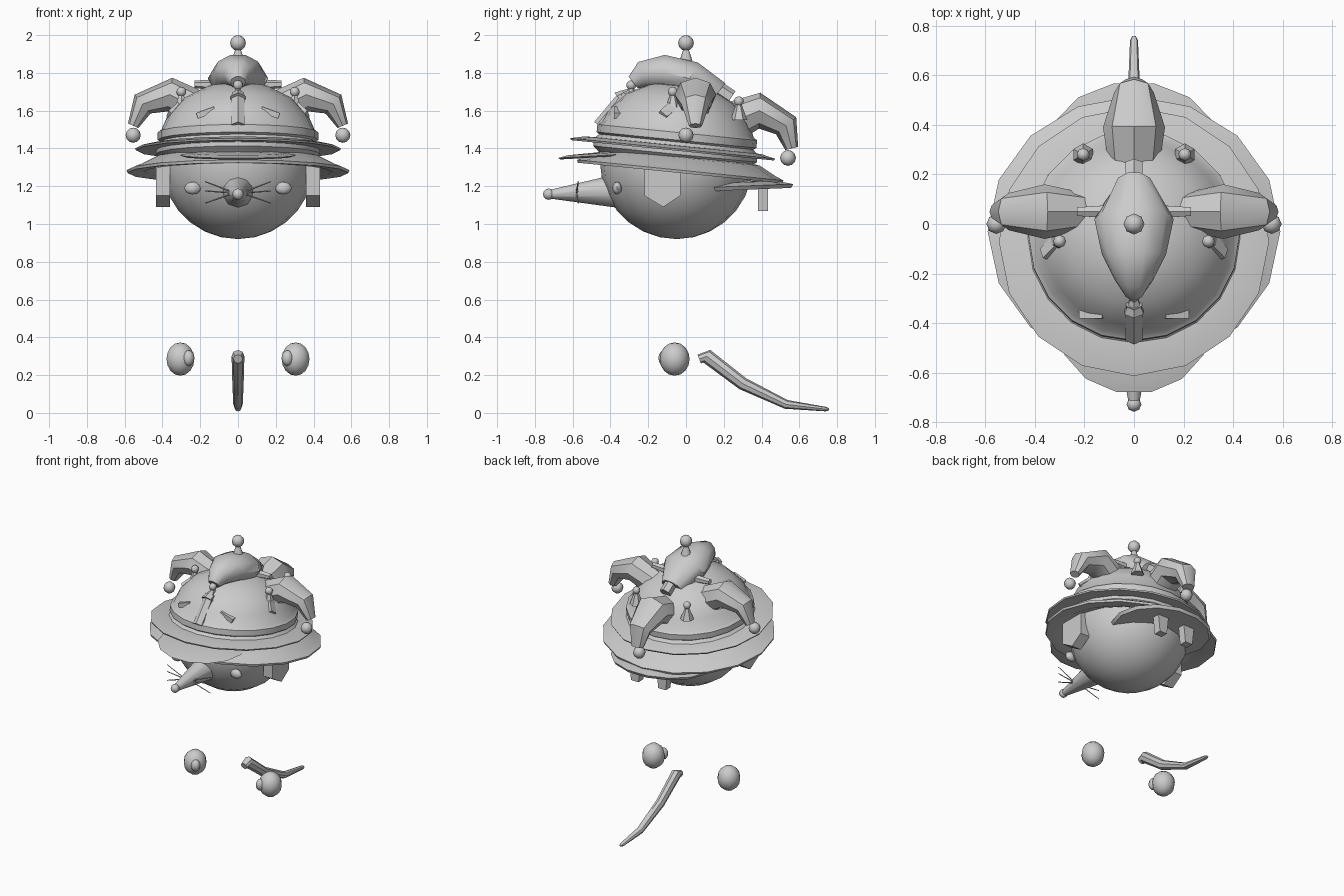
import bpy, bmesh, math
from mathutils import Vector, Matrix

if "Cube" in bpy.data.objects:
    bpy.data.objects.remove(bpy.data.objects["Cube"])

TILT = Matrix.Rotation(-0.1, 4, 'X')


def finish(bm, name, mat=Matrix(), angle=40):
    bmesh.ops.remove_doubles(bm, verts=bm.verts, dist=0.0005)
    bmesh.ops.recalc_face_normals(bm, faces=bm.faces)
    me = bpy.data.meshes.new(name)
    bm.to_mesh(me)
    bm.free()
    ob = bpy.data.objects.new(name, me)
    bpy.context.collection.objects.link(ob)
    me.transform(mat)
    bpy.ops.object.select_all(action='DESELECT')
    ob.select_set(True)
    bpy.context.view_layer.objects.active = ob
    bpy.ops.object.shade_smooth_by_angle(angle=math.radians(angle))
    return ob


def ball(name, loc, r, seg=8, rings=6, scale=(1, 1, 1)):
    bm = bmesh.new()
    bmesh.ops.create_uvsphere(bm, u_segments=seg, v_segments=rings, radius=r)
    return finish(bm, name, Matrix.Translation(loc) @ Matrix.Diagonal((*scale, 1)), 50)


def cone(name, a, b, r1, r2, seg=8):
    a, b = Vector(a), Vector(b)
    bm = bmesh.new()
    bmesh.ops.create_cone(bm, cap_ends=True, segments=seg, radius1=r1, radius2=r2, depth=(b - a).length)
    rot = (b - a).to_track_quat('Z', 'Y').to_matrix().to_4x4()
    return finish(bm, name, Matrix.Translation((a + b) / 2) @ rot, 50)


def box(name, loc, size, rot=Matrix()):
    bm = bmesh.new()
    bmesh.ops.create_cube(bm, size=1)
    return finish(bm, name, Matrix.Translation(loc) @ rot @ Matrix.Diagonal((*size, 1)))


def lathe(name, profile, loc, scale=(1, 1, 1), tilt=TILT, seg=16):
    bm = bmesh.new()
    vs = [bm.verts.new((r, 0, z)) for r, z in profile]
    es = [bm.edges.new(p) for p in zip(vs, vs[1:])]
    bmesh.ops.spin(bm, geom=vs + es, cent=(0, 0, 0), axis=(0, 0, 1), angle=2 * math.pi, steps=seg)
    return finish(bm, name, Matrix.Translation(loc) @ tilt @ Matrix.Diagonal((*scale, 1)))


def loft(name, path, out, origin=(0, 0, 0), n=8, angle=40):
    """Tube along (distance, z, half width, half height), heading along 'out'."""
    bm, out = bmesh.new(), Vector(out)
    side = out.cross(Vector((0, 0, 1)))
    pts = [out * p[0] + Vector((0, 0, p[1])) for p in path]
    loops = []
    for i, p in enumerate(path):
        t = (pts[min(i + 1, len(pts) - 1)] - pts[max(i - 1, 0)]).normalized()
        up = side.cross(t)
        loops.append([bm.verts.new(pts[i] + side * p[2] * math.cos(a) + up * p[3] * math.sin(a))
                      for a in (2 * math.pi * k / n for k in range(n))])
    for a, b in zip(loops, loops[1:]):
        for k in range(n):
            bm.faces.new((a[k], a[(k + 1) % n], b[(k + 1) % n], b[k]))
    bm.faces.new(loops[0])
    bm.faces.new(loops[-1])
    return finish(bm, name, Matrix.Translation(origin), angle)


def plate(name, pts, vec):
    """Flat polygon extruded along a vector."""
    bm = bmesh.new()
    f = bm.faces.new([bm.verts.new(p) for p in pts])
    g = bmesh.ops.extrude_face_region(bm, geom=[f])
    bmesh.ops.translate(bm, vec=vec, verts=[v for v in g['geom'] if isinstance(v, bmesh.types.BMVert)])
    return finish(bm, name)


# head, snout, nose
ball("head", (0, -0.05, 1.325), 0.405, 20, 14)
cone("snout", (0, -0.36, 1.175), (0, -0.71, 1.158), 0.09, 0.025, 10)
ball("nose", (0, -0.727, 1.158), 0.03)

# hat crown with stepped bands
lathe("hat_crown", [(0, .345), (.16, .33), (.29, .265), (.375, .17), (.405, .10), (.425, .085),
                    (.425, .045), (.41, .035), (.435, .01), (.435, -.03), (.40, -.06)],
      (0, -0.055, 1.40), seg=20)
# brims
lathe("upper_brim", [(.38, .015), (.47, .012), (.545, -.005), (.54, -.015), (.38, -.01), (.38, .015)],
      (0, -0.07, 1.405))
lathe("lower_brim", [(.36, .075), (.45, .06), (.54, .015), (.59, -.005), (.585, -.02), (.50, -.015),
                     (.36, .045), (.36, .075)], (0, -0.03, 1.29), scale=(1, .93, 1))
# front visor and back neck flap
lathe("front_visor", [(0, .02), (.8, .012), (1, 0), (.95, -.008), (0, 0)],
      (0, -0.41, 1.365), scale=(.31, .275, 1), tilt=Matrix.Rotation(0.06, 4, 'X'), seg=14)
lathe("neck_flap", [(0, .03), (.7, .02), (1, 0), (.96, -.02), (0, 0)],
      (0, 0.28, 1.20), scale=(.36, .295, 1), tilt=Matrix.Rotation(0.04, 4, 'X'), seg=14)

# jester horns with bells
side_path = [(.18, 1.59, .07, .10), (.36, 1.685, .11, .09), (.505, 1.635, .075, .065), (.555, 1.52, .035, .03)]
for s in (-1, 1):
    loft("side_horn", side_path, (s, 0, 0), (0, 0.05, 0))
    ball("side_bell", (s * .555, 0.0, 1.47), 0.04)
    cone("horn_knot", (s * .10, .05, 1.735), (s * .23, .05, 1.74), .03, .02, 6)
loft("back_horn", [(.22, 1.53, .10, .11), (.39, 1.60, .125, .095), (.53, 1.52, .08, .07),
                   (.56, 1.40, .045, .035)], (0, 1, 0))
ball("back_bell", (0, .54, 1.35), 0.042)
loft("top_horn", [(-.15, 1.67, .08, .10), (-.02, 1.77, .16, .10), (.12, 1.805, .13, .095),
                  (.23, 1.79, .075, .075), (.28, 1.75, .04, .04)], (0, -1, 0), n=10)
cone("top_bell_stem", (0, 0, 1.86), (0, 0, 1.94), .035, .01)
ball("top_bell", (0, 0, 1.958), 0.042)

# studs: cone and bead on a short bar
for x, y, z in [(.30, -.07, 1.70), (-.30, -.07, 1.70), (.205, .28, 1.65), (-.205, .28, 1.65), (0, -.29, 1.735)]:
    cone("stud_cone", (x, y, z - .10), (x, y, z - .01), .045, .012, 6)
    ball("stud_bead", (x, y, z), 0.026)
for s in (-1, 1):
    cone("stud_bar", (s * .30, -.07, 1.615), (s * .355, -.125, 1.57), .04, .035, 4)
    box("crown_patch", (s * .17, -.35, 1.59), (.10, .06, .03), Matrix.Rotation(s * .35, 4, 'Y'))
cone("front_bar", (0, -.455, 1.515), (0, -.315, 1.685), .04, .038, 6)
cone("front_bar_tip", (0, -.35, 1.66), (0, -.29, 1.71), .045, .012, 6)
cone("back_bar", (0, .15, 1.73), (0, .24, 1.67), .04, .04, 6)

for s in (-1, 1):
    # eyes
    ball("eye", (s * .24, -.365, 1.19), 0.042, 8, 6, (1.05, .6, .8))
    # pointed ear flaps
    plate("ear_flap", [(s * .36, y, z) for y, z in
                       [(-.22, 1.32), (-.03, 1.32), (-.03, 1.15), (-.12, 1.09), (-.22, 1.15)]], (s * .075, 0, 0))
    # tapered tabs under the neck flap
    plate("neck_tab", [(s * .11 + x, .38, z) for x, z in
                       [(-.045, 1.21), (.045, 1.21), (.03, 1.07), (-.03, 1.07)]], (0, .055, 0))
    # whiskers
    for dz in (.06, .01, -.055):
        cone("whisker", (s * .02, -.58, 1.165), (s * .175, -.57, 1.165 + dz), .005, .003, 4)
    # floating hands
    ball("hand", (s * .305, -.06, .285), 0.088, 10, 8, (.88, .9, 1))
    ball("thumb", (s * .262, -.115, .29), 0.042, 8, 6, (.75, .75, 1))

# tail
loft("tail", [(.07, .285, .025, .025), (.11, .30, .034, .038), (.30, .155, .03, .034),
              (.53, .045, .025, .024), (.74, .02, .016, .012), (.757, .019, .008, .006)], (0, 1, 0))
